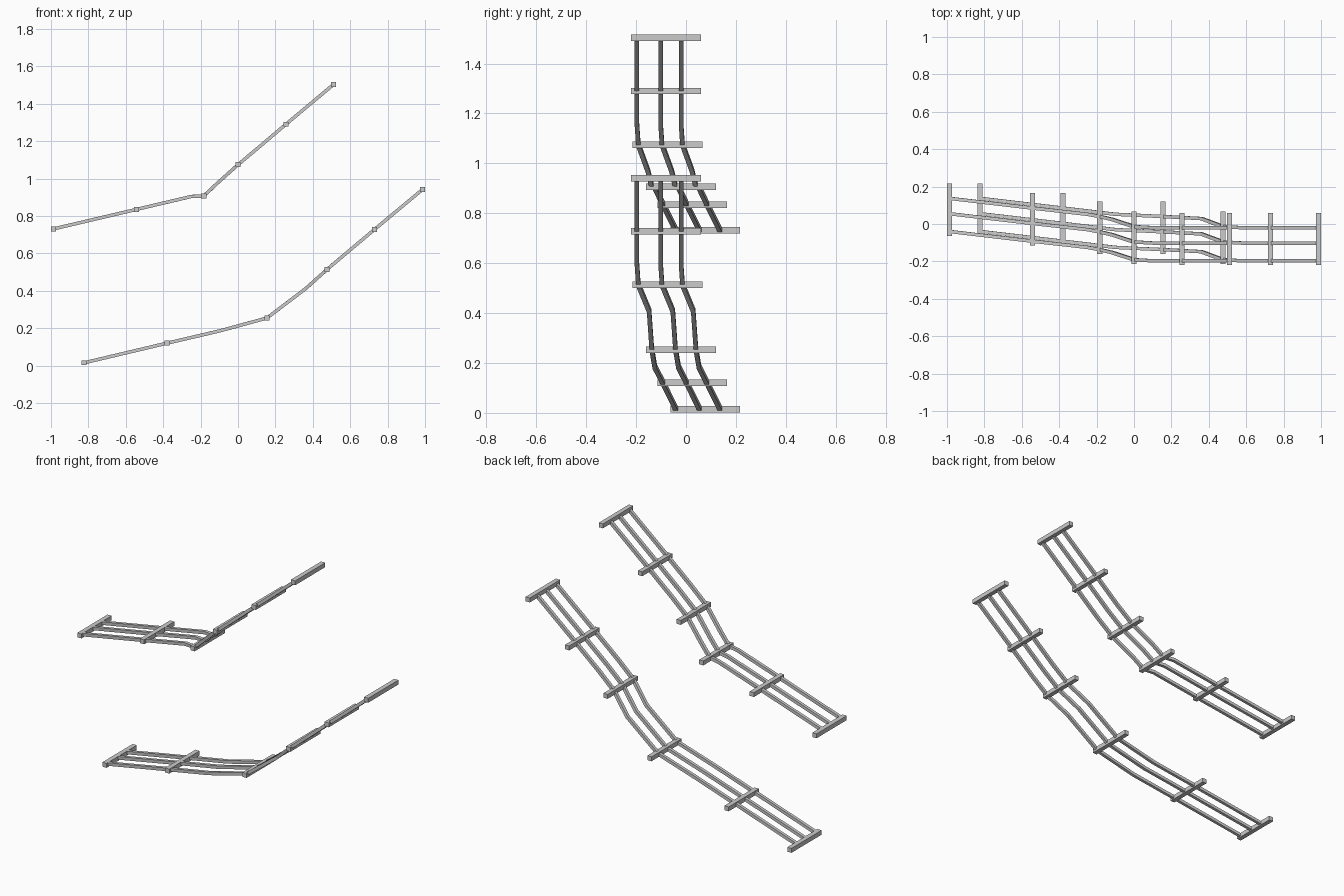
import bpy, bmesh
from mathutils import Vector

if "Cube" in bpy.data.objects:
    bpy.data.objects.remove(bpy.data.objects["Cube"])

RAIL_OFFSETS = (-0.117, -0.022, 0.06)
RAIL_HALF = 0.009
BAR = (0.027, 0.28, 0.026)


def finish(name, bm):
    bmesh.ops.recalc_face_normals(bm, faces=bm.faces)
    mesh = bpy.data.meshes.new(name)
    bm.to_mesh(mesh)
    bm.free()
    obj = bpy.data.objects.new(name, mesh)
    bpy.context.collection.objects.link(obj)
    return obj


def rail(name, path, dy):
    """Sweep a square section along the path, shifted sideways by dy."""
    pts = [Vector((x, y + dy, z)) for x, y, z in path]
    bm = bmesh.new()
    rings = []
    for i, p in enumerate(pts):
        a = (pts[i] - pts[i - 1]).normalized() if i else Vector()
        b = (pts[i + 1] - pts[i]).normalized() if i < len(pts) - 1 else Vector()
        t = (a + b).normalized()
        up = t.cross(Vector((0, 1, 0))).normalized() * RAIL_HALF
        side = t.cross(up).normalized() * RAIL_HALF
        rings.append([bm.verts.new(p + up * u + side * s)
                      for u, s in ((1, 1), (1, -1), (-1, -1), (-1, 1))])
    for r, q in zip(rings, rings[1:]):
        for k in range(4):
            n = (k + 1) % 4
            bm.faces.new((r[k], r[n], q[n], q[k]))
    bm.faces.new(rings[0])
    bm.faces.new(rings[-1])
    finish(name, bm)


def crossbar(name, loc):
    bm = bmesh.new()
    bmesh.ops.create_cube(bm, size=1)
    bmesh.ops.scale(bm, vec=BAR, verts=bm.verts)
    bmesh.ops.translate(bm, vec=loc, verts=bm.verts)
    finish(name, bm)


def track(prefix, path, bar_ids):
    for i, dy in enumerate(RAIL_OFFSETS):
        rail(f"{prefix}_rail_{i + 1}", path, dy)
    for i, k in enumerate(bar_ids):
        crossbar(f"{prefix}_crossbar_{i + 1}", path[k])


# Centre lines (x, y, z): gentle slope, bend, steep slope
lower = [(-0.823, 0.077, 0.015), (-0.379, 0.025, 0.12), (-0.10, -0.008, 0.185),
         (0.154, -0.02, 0.254), (0.36, -0.031, 0.41), (0.476, -0.074, 0.514),
         (0.58, -0.08, 0.602), (0.73, -0.08, 0.728), (0.986, -0.08, 0.941)]
upper = [(-0.986, 0.077, 0.731), (-0.543, 0.025, 0.835), (-0.25, -0.008, 0.904),
         (-0.183, -0.02, 0.907), (-0.115, -0.036, 0.971), (0.001, -0.074, 1.075),
         (0.105, -0.08, 1.162), (0.256, -0.08, 1.29), (0.511, -0.08, 1.503)]

bars = (0, 1, 3, 5, 7, 8)
track("lower", lower, bars)
track("upper", upper, bars)
